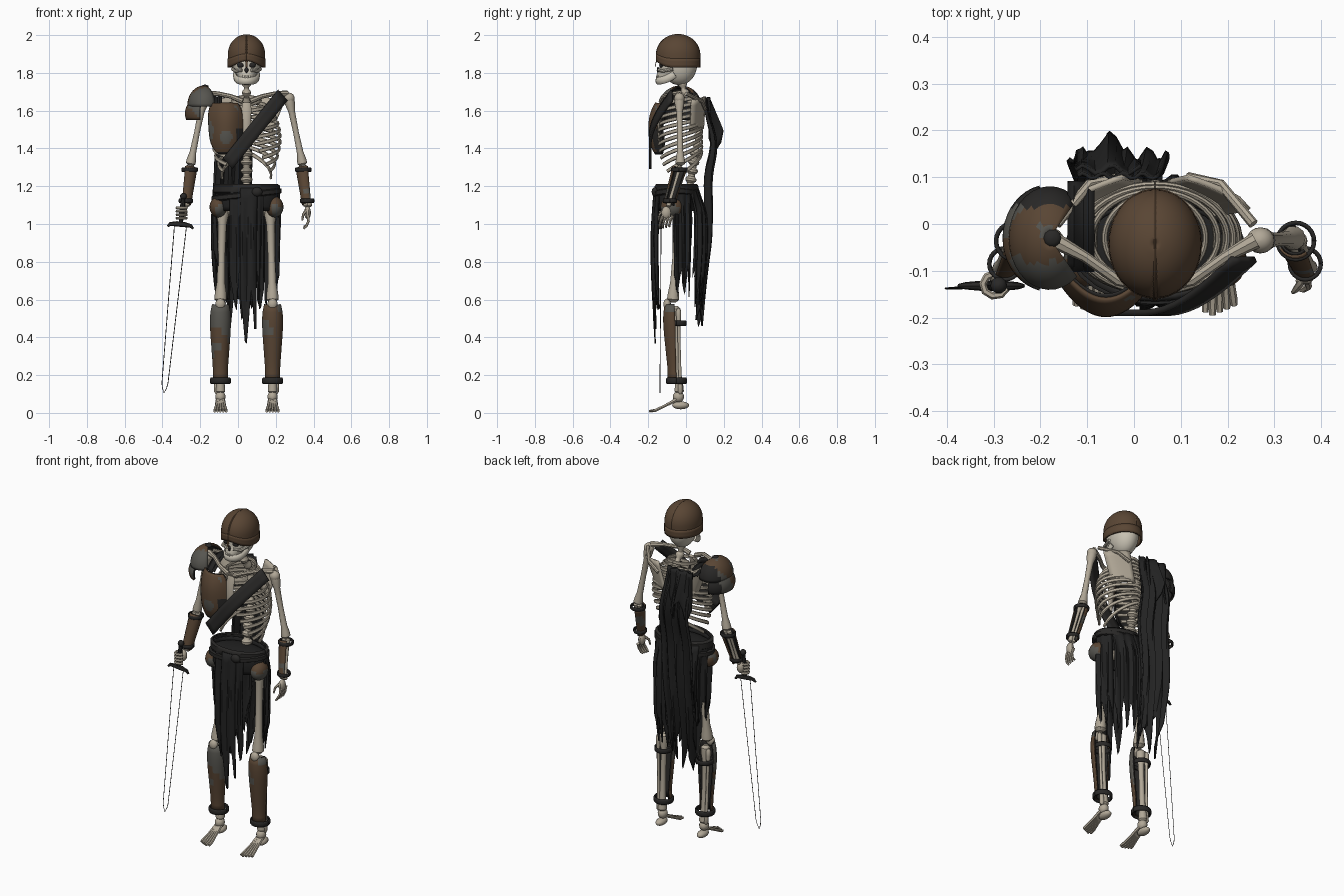
import bpy, bmesh, math, random
from mathutils import Vector as V, noise

if "Cube" in bpy.data.objects:
    bpy.data.objects.remove(bpy.data.objects["Cube"])
random.seed(4)
CX = 0.045  # skeleton's centre plane
pi, sin, cos = math.pi, math.sin, math.cos

def material(name, c):
    m = bpy.data.materials.new(name)
    m.diffuse_color = (*c, 1)
    m.use_nodes = True
    m.node_tree.nodes["Principled BSDF"].inputs["Base Color"].default_value = m.diffuse_color
    return m
BONE = material("bone", (0.44, 0.39, 0.31))
PALE = material("pale_skull", (0.58, 0.54, 0.45))
BROWN = material("rusty_brown", (0.100, 0.060, 0.034))
GREY = material("worn_grey", (0.095, 0.092, 0.08))
CLOTH = material("black_cloth", (0.016, 0.016, 0.016))
DARK = material("dark_leather", (0.022, 0.021, 0.020))

def make(name, verts, faces, mats, rule=None, thick=0):
    me = bpy.data.meshes.new(name)
    me.from_pydata(verts, [], faces)
    for m in (mats if isinstance(mats, list) else [mats]):
        me.materials.append(m)
    bm = bmesh.new(); bm.from_mesh(me)
    bmesh.ops.recalc_face_normals(bm, faces=bm.faces)
    for f in bm.faces:
        f.smooth = True
        if rule:
            f.material_index = int(rule(f.calc_center_median()))
    bm.to_mesh(me); bm.free()
    me.set_sharp_from_angle(angle=math.radians(40))
    o = bpy.data.objects.new(name, me)
    bpy.context.collection.objects.link(o)
    if thick:
        s = o.modifiers.new("thickness", 'SOLIDIFY'); s.thickness = thick; s.offset = 0
    return o

def loft(name, rings, mats, closed=True, cap=True, rule=None, thick=0):
    n = len(rings[0]); verts = [p for r in rings for p in r]; faces = []
    for i in range(len(rings) - 1):
        for j in range(n if closed else n - 1):
            k = (j + 1) % n
            faces.append((i*n + j, i*n + k, i*n + n + k, i*n + n + j))
    if closed and cap:
        faces += [tuple(range(n)), tuple(range(len(verts) - n, len(verts)))]
    return make(name, verts, faces, mats, rule, thick)

def tube(name, pts, radii, mats, n=8, ref=(0, 1, 0), flat=1, arc=None, **kw):
    """Sweep along pts; arc=(start, end) makes an open gutter instead of a closed tube."""
    pts = [V(p) for p in pts]; rings = []
    for i, p in enumerate(pts):
        t = (pts[min(i + 1, len(pts) - 1)] - pts[max(i - 1, 0)]).normalized()
        a = t.cross(V(ref)).normalized(); b = a.cross(t)
        r = radii[i] if isinstance(radii, (list, tuple)) else radii
        angs = [arc[0] + (arc[1]-arc[0])*j/(n-1) for j in range(n)] if arc else [2*pi*j/n for j in range(n)]
        rings.append([p + a*cos(q)*r + b*sin(q)*r*flat for q in angs])
    return loft(name, rings, mats, closed=not arc, **kw)

def bone(name, p0, p1, r, mats=BONE):
    p0, p1 = V(p0), V(p1)
    st = [(0, .7), (.03, 1.5), (.09, 1.5), (.2, 1), (.5, .85), (.8, 1), (.91, 1.4), (.97, 1.5), (1, .7)]
    return tube(name, [p0.lerp(p1, t) for t, _ in st], [r*k for _, k in st], mats, n=10)

def ball(name, c, r, mats, nu=16, nv=10, rule=None):
    rings = [[V((c[0] + r[0]*sin(v)*cos(u), c[1] + r[1]*sin(v)*sin(u), c[2] + r[2]*cos(v)))
              for u in [2*pi*j/nu for j in range(nu)]] for v in [0.06 + (pi - .12)*i/nv for i in range(nv + 1)]]
    return loft(name, rings, mats, rule=rule)

def sheet(name, f, nu, nv, mats, thick=0.008, rule=None):
    return loft(name, [[V(f(j/nu, i/nv)) for j in range(nu + 1)] for i in range(nv + 1)],
                mats, closed=False, rule=rule, thick=thick)

def band(name, c, rx, ry, h, mat=DARK, tilt=0):
    c = V(c); q = [2*pi*j/24 for j in range(25)]
    return loft(name, [[c + V((rx*k*cos(a), ry*k*sin(a), z + tilt*cos(a))) for a in q]
                for k, z in ((.93, -h), (1, -h*.6), (1, h*.6), (.93, h))], mat, closed=False, thick=0.008)

def worn(scale, t):
    return lambda c: noise.noise(c*scale + V((3, 1, 7))) > t

# Skull, face, jaw
ball("cranium", (CX, -0.035, 1.85), (0.074, 0.095, 0.115), PALE, 24, 16)
face = [(1.90, .064, .13), (1.865, .070, .145), (1.835, .068, .138), (1.81, .066, .146), (1.79, .053, .155), (1.77, .047, .155)]
loft("face", [[V((CX + w*cos(a), -.06 - (y - .06)*abs(sin(a))**.75 if sin(a) > 0 else -.06 - .02*sin(a), z))
     for a in [2*pi*j/20 for j in range(20)]] for z, w, y in face], PALE)
tube("jaw", [(CX + .062*cos(a), -.06 - .092*sin(a), 1.758 + .035*(1 - sin(a))**2) for a in [pi*i/14 for i in range(15)]],
     .010, PALE, ref=(0, 0, 1), flat=2.0)
for i in range(8):
    a = pi*(.2 + .6*i/7)
    ball("tooth", (CX + .048*cos(a), -.06 - .095*sin(a), 1.777), (.006, .005, .012), PALE, 6, 4)
ball("nose_hole", (CX, -.148, 1.815), (.010, .007, .016), DARK, 8, 6)
for s in (-1, 1):
    ball("eye_socket", (CX + s*.03, -.13, 1.842), (.02, .012, .015), DARK, 12, 8)
    tube("cheekbone", [(CX + s*.025, -.145, 1.815), (CX + s*.06, -.125, 1.81), (CX + s*.073, -.07, 1.82)], .009, PALE, ref=(0, 0, 1))

# Rounded helmet with ridge and brow band, raised over the face
def helm(u, v, k=1):
    a = 2*pi*u
    z = 2.0 - (2.0 - 1.828 - .035*max(0, cos(a))**3)*(1 - cos(v*pi/2))
    r = k*max(.02, 1 - (max(0, z - 1.893)/.107)**2.1)**.5 if v > .01 else .02
    return CX + .095*r*sin(a), -.042 - .112*r*cos(a), z
sheet("helmet", helm, 40, 18, BROWN)
sheet("helmet_brow_band", lambda u, v: helm(u, .82 + .18*v, 1.025), 40, 3, BROWN, .006)
tube("helmet_ridge", [(CX, y, z) for x, y, z in [helm(0, i/14) for i in range(14, 0, -1)] + [helm(.5, i/14) for i in range(1, 15)]],
     .006, BROWN, n=6, ref=(1, 0, 0))
tube("nose_guard", [(CX, -.153, 1.875), (CX, -.16, 1.85), (CX, -.163, 1.83)], [.008, .006, .004], BROWN, n=6, flat=.4)

# Spine with vertebra bumps
def spine_y(z):
    ks = [(1.08, .03), (1.2, .02), (1.35, .045), (1.5, .072), (1.62, .05), (1.7, -.01), (1.78, -.025)]
    for (a, p), (b, q) in zip(ks, ks[1:]):
        if z <= b:
            return p + (q - p)*(z - a)/(b - a)
    return q
zs = [1.08 + .0115*i for i in range(60)]
tube("spine", [(CX, spine_y(z), z) for z in zs], [(.017, .028, .028, .017)[i % 4]*(1.1 if z < 1.4 else .85) for i, z in enumerate(zs)], BONE, n=10)

# Rib cage, sternum, shoulder bones
widths = [.075, .108, .135, .155, .168, .176, .18, .18, .175, .165, .15, .13]
reach = [.93, .94, .94, .94, .94, .93, .92, .88, .84, .78, .7, .55]
for k, (w, m) in enumerate(zip(widths, reach)):
    for s in (-1, 1):
        pts = []
        for i in range(21):
            t = i/20; a = pi*m*t; d = .085 + .03*min(1, k/4)
            pts.append((CX + s*w*sin(a), -.03 + d*cos(a), 1.675 - .0265*k - (.04 + .009*k)*t**1.1))
        tube(f"rib_{k}", pts, .0065, BONE, n=8, ref=(0, 0, 1), flat=1.6)
tube("sternum", [(CX, -.125, 1.64), (CX, -.138, 1.6), (CX, -.145, 1.5), (CX, -.142, 1.43)], [.024, .026, .02, .01], BONE, flat=.4)
for s in (-1, 1):
    X = lambda d: CX + s*d
    tube("collarbone", [(X(.02), -.13, 1.65), (X(.08), -.12, 1.675), (X(.15), -.07, 1.69), (X(.215), -.035, 1.69)], [.015, .012, .012, .018], BONE, ref=(0, 0, 1))
    sheet("shoulder_blade", lambda u, v: (X(.20 - .13*u*(1 - .2*v) - .07*v), .03 + .07*u**.6 - .01*v, 1.675 - .17*v - .02*(1 - u)), 6, 6, BONE, .012)
    tube("shoulder_blade_spine", [(X(.07), .1, 1.61), (X(.14), .085, 1.65), (X(.21), .0, 1.69)], .011, BONE, ref=(0, 0, 1))
    # Arms
    sh, el, wr = V((X(.225), -.035, 1.665)), V((X(.298), -.03, 1.31)), V((X(.325), -.095, 1.09))
    ball("shoulder_joint", sh, (.03, .028, .03), BONE)
    bone("upper_arm", sh, el, .0175)
    for d in (-.012, .012):
        bone("forearm_bone", el + V((d, 0, 0)), wr + V((d*.8, 0, 0)), .009)
    lo, hi = el.lerp(wr, .93), el.lerp(wr, .06)
    mid = pi if s > 0 else 0
    for nm, k, mats in (("bracer", 1, [BROWN, GREY]), ("bracer_lining", .82, [DARK, DARK])):
        tube(nm, [hi.lerp(lo, i/8) for i in range(9)], [(.037 - .0012*i)*k for i in range(9)], mats, n=14,
             arc=(mid - 2.3, mid + 1.5) if s < 0 else (mid - 1.5, mid + 2.3), rule=worn(14, .34), thick=.005)
    for t, r in ((.1, .04), (.85, .034)):
        band("bracer_strap", el.lerp(wr, t), r, r, .009)
    # Legs
    hip, knee, ank = V((X(.125), -.035, 1.10)), V((X(.138), -.07, .585)), V((X(.138), -.035, .10))
    ball("hip_bone", (X(.085), -.02, 1.10), (.07, .05, .06), BONE)
    ball("hip_plate", (X(.15), -.075, 1.09), (.046, .06, .055), [BROWN, GREY], rule=worn(14, .1))
    bone("thigh_bone", hip, knee, .022)
    ball("kneecap", (X(.138), -.1, .575), (.027, .02, .03), BONE, 12, 8)
    bone("shin_bone", knee + V((0, .015, -.02)), ank, .017)
    bone("calf_bone", knee + V((s*.03, .03, -.03)), ank + V((s*.02, .005, 0)), .009)
    for nm, d, mats in (("greave", 0, [BROWN, GREY]), ("greave_lining", .007, [DARK, DARK])):
        tube(nm, [(X(.138), -.068 + .012*t, .575 - .405*t) for t in [i/10 for i in range(11)]],
             [r - d for r in (.042, .05, .053, .052, .05, .047, .044, .041, .038, .037, .038)], mats, n=16, arc=(-pi - .15, .15),
             rule=lambda c: noise.noise(c*8 + V((3, 1, 7))) - abs(c.z - .46)*1.5 > -.03, thick=.006)
    band("greave_strap_low", (X(.138), -.05, .17), .052, .052, .014)
    band("greave_strap_high", (X(.138), -.05, .475), .048, .05, .012)
    # Feet
    ball("heel", (X(.138), -.028, .04), (.026, .045, .021), BONE)
    ball("ankle", (X(.138), -.04, .085), (.027, .03, .03), BONE, 12, 8)
    for i in range(5):
        e = (i - 2)*s
        tube("toe", [(X(.138) + e*.007, -.05, .07), (X(.138) + e*.011, -.11, .038), (X(.138) + e*.0145, -.16, .014),
                     (X(.138) + e*.0155, -.195 + abs(i - 1)*.007, .009)], [.011, .008, .009, .007], BONE, n=6, ref=(0, 0, 1))

# Left hand hanging, right hand gripping
ball("left_palm", (.368, -.105, 1.06), (.018, .026, .034), BONE, 10, 8)
for i in range(4):
    y = -.13 + .017*i
    tube("left_finger", [(.37, y + .008, 1.045), (.373, y - .004, 1.015), (.362, y - .01, .99), (.348, y - .008, .975 + .004*i)], [.009, .007, .007, .005], BONE, n=6)
tube("left_thumb", [(.36, -.12, 1.07), (.345, -.14, 1.05), (.34, -.145, 1.02)], [.009, .007, .005], BONE, n=6)
ball("right_palm", (-.29, -.108, 1.065), (.022, .022, .034), BONE, 10, 8)
for i in range(4):
    tube("right_finger", [(-.297 + .026*cos(a), -.13 + .024*sin(a), 1.085 - .018*i) for a in [pi*(.5 + 1.4*j/6) for j in range(7)]], .008, BONE, n=6, ref=(0, 0, 1))

# Sword: the blade is only a thin open rim
top, tip = V((-.304, -.132, .995)), V((-.392, -.138, .105))
ax = (tip - top).normalized(); side = V((1, 0, ax.x)).normalized()
edge = ((0, .032), (.5, .024), (.94, .016), (.97, .011))
tube("sword_blade_rim", [top.lerp(tip, t) - side*w for t, w in edge] + [tip] + [top.lerp(tip, t) + side*w for t, w in edge[::-1]],
     .002, DARK, n=4)
tube("sword_grip", [top - ax*.01, top - ax*.07, top - ax*.14], [.011, .014, .011], DARK)
ball("sword_pommel", top - ax*.152, (.018, .018, .018), DARK, 10, 8)
tube("sword_guard", [top + side*d + ax*k for d, k in ((-.068, .014), (-.055, .0), (-.02, -.004), (.02, -.004), (.055, 0), (.068, .014))],
     [.006, .01, .014, .014, .01, .006], DARK, flat=.8)

# Pauldron: dome plus lower overlapping plate, each with a dark lining
def shoulder_plate(z0, rx, ry, rz, v0, v1, span):
    def f(u, v):
        a, th = v0 + (v1 - v0)*v, span*(2*u - 1)
        return -.18 - rx*sin(a)*cos(th), -.03 + ry*sin(a)*sin(th), z0 + rz*cos(a)
    return f
patch = lambda t: lambda c: 2 if c.y > .035 else noise.noise(c*11 + V((3, 1, 7))) > t
for nm, d, mats in (("", 0, [BROWN, GREY, DARK]), ("_lining", .008, [DARK]*3)):
    sheet("pauldron_dome" + nm, shoulder_plate(1.63, .085 - d, .108 - d, .1 - d, .1, 1.65, 2.3), 24, 10, mats, .006, patch(.0))
    sheet("pauldron_lower_plate" + nm, shoulder_plate(1.585, .098 - d, .112 - d, .09 - d, .95, 1.95, 1.35), 18, 6, mats, .006, patch(-.1))
ball("pauldron_rivet", (-.175, -.03, 1.728), (.02, .02, .01), DARK, 10, 6)
sheet("shoulder_wrap", lambda u, v: (-.14 + .055*u, .09 - .19*v, 1.645 + .045*sin(pi*v) - .03*v + .008*sin(9*u)), 5, 10, CLOTH)

# Half breastplate with worn patches and a dark lining
def chest(u, v):
    k = 2*v - 1; w = .093*(1 - abs(k)**3.5*(.45 if k > 0 else .28)); x = -.06 + w*(2*u - 1) + .01*k
    return x, -.195 + .06*((x + .06)/.09)**2 + .035*abs(k)**2.5, 1.64 - .27*v
sheet("breastplate", chest, 20, 20, [BROWN, GREY, DARK], .008,
      lambda c: 2 if c.x > -.01 and c.z < 1.5 or c.z < 1.385 else noise.noise(c*9) - (c.z - 1.45)*2.5 - (c.x + .06)*2 > .15)
sheet("breastplate_lining", lambda u, v: V(chest(u, v)) + V((0, .009, 0)), 12, 12, DARK, .005)
# Diagonal chest strap
sheet("chest_strap", lambda u, v: (.235 - .29*v + .05*(u - .5), -.075 - .115*sin(min(1, v*1.5)*pi/2), 1.68 - .36*v - .058*(u - .5)), 3, 14, DARK, .014)

# Belt and waist wrap
band("belt", (CX, -.05, 1.185), .175, .112, .024)
band("hanging_belt", (CX, -.052, 1.155), .183, .116, .014, tilt=.02)
band("waist_wrap", (CX, -.05, 1.13), .165, .105, .06, CLOTH)
ball("waist_lining", (CX, -.05, 1.165), (.162, .102, .018), CLOTH, 20, 6)
ball("belt_knot", (.10, -.165, 1.17), (.03, .018, .025), DARK, 10, 6)

# Ragged skirt strips: start angle, end angle, mean bottom, raggedness, columns, backward push
def skirt(name, a0, a1, zb, rag, n, push=0, back=0):
    ends = [zb + random.uniform(-.25, .25)*rag + rag*.5*cos(2*pi*j/5) for j in range(n + 1)]
    def f(u, v):
        j = u*n; a = math.radians(a0 + (a1 - a0)*u)
        fold = 1 + push + .07*sin(j*1.3 + 1.5*v)*min(1, v*3)
        return CX + .172*fold*sin(a)*(1 - .06*v), -.05 - (.11 + back*min(1, v*4))*fold*cos(a) - .01*sin(pi*v)*cos(a), 1.19 + (ends[round(j)] - 1.19)*v
    sheet(name, f, n, 14, CLOTH, .006)
skirt("loincloth_left", -31, 2, .66, .2, 9)
skirt("loincloth_middle", -10, 18, .50, .22, 8, .08)
skirt("loincloth_right", 3, 33, .62, .2, 9)
skirt("left_side_cloth", 84, 130, .68, .15, 12)
skirt("right_side_cloth", -130, -80, .80, .15, 12)
skirt("back_cloth_left", 130, 182, .66, .18, 15, 0, .03)
skirt("back_cloth_right", 175, 234, .66, .18, 16, .03, .03)

# Tattered cape down the back
cape_end = [.60 + random.uniform(-.06, .06) + .1*cos(2*pi*j/6) for j in range(19)]
def cape(u, v):
    j = u*18; z = 1.67 + (cape_end[round(j)] - 1.67)*v
    y = .10 + .045*math.exp(-((z - 1.43)/.14)**2) + .02*math.exp(-((z - 1.05)/.25)**2) - .03*max(0, .9 - z)*2.5
    w = .085 + .015*sin(pi*v)
    return -.035 + w*(2*u - 1) + .01*sin(6*v), y + .02*sin(j*1.4 + 2*v)*min(1, .3 + 2*v), z
sheet("cape", cape, 18, 26, CLOTH, .008)
sheet("cape_overlap", lambda u, v: (-.125 + .14*u, .115 + .075*v*(1 - .9*abs(2*u - 1)) + .01*sin(14*u), 1.67 - (.22 + .06*sin(11*u))*v), 10, 8, CLOTH)
